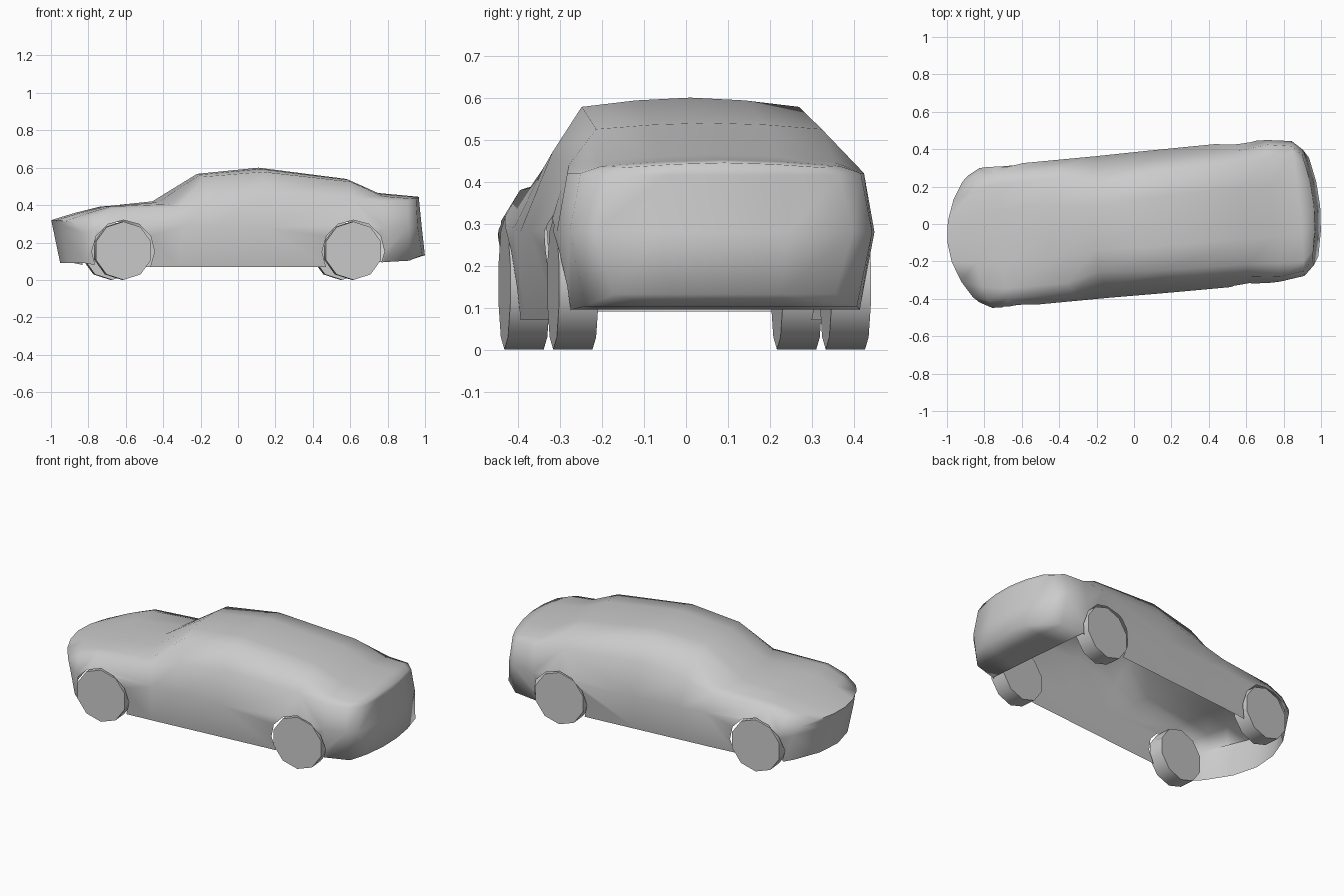
import bpy, bmesh, math
from mathutils import Matrix

if "Cube" in bpy.data.objects:
    bpy.data.objects.remove(bpy.data.objects["Cube"])

YAW = Matrix.Rotation(math.radians(5.4), 4, "Z")   # whole car is turned slightly
AXLES = (-0.65, 0.585)
ARCH_Z, ARCH_R = .152, .168

grey = bpy.data.materials.new("plain grey")
grey.use_nodes = True
grey.diffuse_color = (0.6, 0.6, 0.6, 1)
grey.node_tree.nodes["Principled BSDF"].inputs["Base Color"].default_value = (0.6, 0.6, 0.6, 1)


def make_object(name, bm):
    bmesh.ops.recalc_face_normals(bm, faces=bm.faces)
    mesh = bpy.data.meshes.new(name)
    bm.to_mesh(mesh)
    bm.free()
    mesh.materials.append(grey)
    obj = bpy.data.objects.new(name, mesh)
    bpy.context.collection.objects.link(obj)
    obj.matrix_world = YAW
    return obj


def smooth(obj, degrees):
    bpy.ops.object.select_all(action="DESELECT")
    obj.select_set(True)
    bpy.context.view_layer.objects.active = obj
    bpy.ops.object.shade_smooth_by_angle(angle=math.radians(degrees))


def drum(name, x, y, z, radius, width, sides):
    bm = bmesh.new()
    place = Matrix.Translation((x, y, z)) @ Matrix.Rotation(math.pi / 2, 4, "X")
    bmesh.ops.create_cone(bm, cap_ends=True, segments=sides, radius1=radius,
                          radius2=radius, depth=width, matrix=place)
    return make_object(name, bm)


# Body stations: x at top, x at bottom, bow, centre height,
# then (half width, height) of top edge, belt, widest line and sill
stations = [
    (-1.003, -.955, 1.1, .32, (.22, .315), (.31, .30), (.34, .25), (.305, .09)),
    (-.87, -.86, .5, .36, (.26, .355), (.335, .34), (.375, .27), (.34, .08)),
    (-.73, -.73, .2, .392, (.28, .392), (.33, .38), (.38, .30), (.345, .07)),
    (-.46, -.46, .9, .42, (.28, .405), (.34, .385), (.38, .29), (.35, .07)),
    (-.22, -.22, .3, .567, (.235, .552), (.325, .43), (.38, .28), (.35, .07)),
    (.11, .11, 0, .60, (.26, .578), (.33, .47), (.383, .28), (.35, .07)),
    (.58, .58, 0, .54, (.27, .525), (.335, .44), (.385, .28), (.35, .07)),
    (.75, .75, 0, .465, (.285, .447), (.355, .42), (.38, .28), (.345, .095)),
    (.89, .90, -.1, .452, (.285, .437), (.335, .42), (.362, .28), (.325, .103)),
    (.967, 1.0, -.5, .445, (.23, .434), (.28, .415), (.31, .28), (.265, .132)),
]


def vertex(bm, station, v, z):
    top_x, low_x, bow, peak = station[:4]
    t = (peak - z) / (peak - station[7][1])
    return bm.verts.new((top_x + (low_x - top_x) * t + bow * v * v, v, z))


def ring(bm, station):
    peak, edge, belt, wide, sill = station[3:]
    crown = (edge[0] / 2, peak * .7 + edge[1] * .3)
    half = [crown, edge, belt, wide, sill, (sill[0] / 2, sill[1])]
    loop = [(0, peak)] + half + [(0, sill[1])] + [(-v, z) for v, z in reversed(half)]
    return [vertex(bm, station, v, z) for v, z in loop]


def cap(bm, station, r):
    """Close an end with a curved grid, five columns wide."""
    rows = [[r[2], r[1], r[0], r[13], r[12]]]
    for k, (v, z) in ((3, station[5]), (4, station[6])):
        inner = [vertex(bm, station, v * s, z) for s in (.5, 0, -.5)]
        rows.append([r[k]] + inner + [r[14 - k]])
    rows.append(r[5:10])
    for upper, lower in zip(rows, rows[1:]):
        for i in range(4):
            bm.faces.new((upper[i], upper[i + 1], lower[i + 1], lower[i]))


# Lofted body with bowed nose and tail
bm = bmesh.new()
rings = [ring(bm, s) for s in stations]
for a, b in zip(rings, rings[1:]):
    for i in range(len(a)):
        j = (i + 1) % len(a)
        bm.faces.new((a[i], a[j], b[j], b[i]))
cap(bm, stations[0], rings[0])
cap(bm, stations[-1], rings[-1])
body = make_object("body", bm)

# Wheel arches cut right through the body
for x in AXLES:
    cutter = drum("arch_cutter", x, 0, ARCH_Z, ARCH_R, 1.2, 12)
    cut = body.modifiers.new("arch", "BOOLEAN")
    cut.operation = "DIFFERENCE"
    cut.solver = "EXACT"
    cut.object = cutter
    bpy.context.view_layer.objects.active = body
    bpy.ops.object.modifier_apply(modifier=cut.name)
    bpy.data.objects.remove(cutter)


# Open the shell below: remove the floor and arch tunnels, keep the rear valance
def is_hidden(face):
    floor = face.normal.z < -.9 and face.calc_center_median().z < .11
    tunnel = any(all(math.hypot(v.co.x - x, v.co.z - ARCH_Z) < ARCH_R * 1.01
                     for v in face.verts) for x in AXLES)
    return tunnel or (floor and face.calc_center_median().x < .77)


bm = bmesh.new()
bm.from_mesh(body.data)
bm.normal_update()
bmesh.ops.delete(bm, geom=[f for f in bm.faces if is_hidden(f)], context="FACES")
bm.to_mesh(body.data)
bm.free()
smooth(body, 82)

# Wheels
for end, x in zip(("front", "rear"), AXLES):
    for side, label in ((-1, "right"), (1, "left")):
        wheel = drum(f"{end}_{label}_wheel", x, side * .326, .156, .156, .094, 10)
        smooth(wheel, 42)
